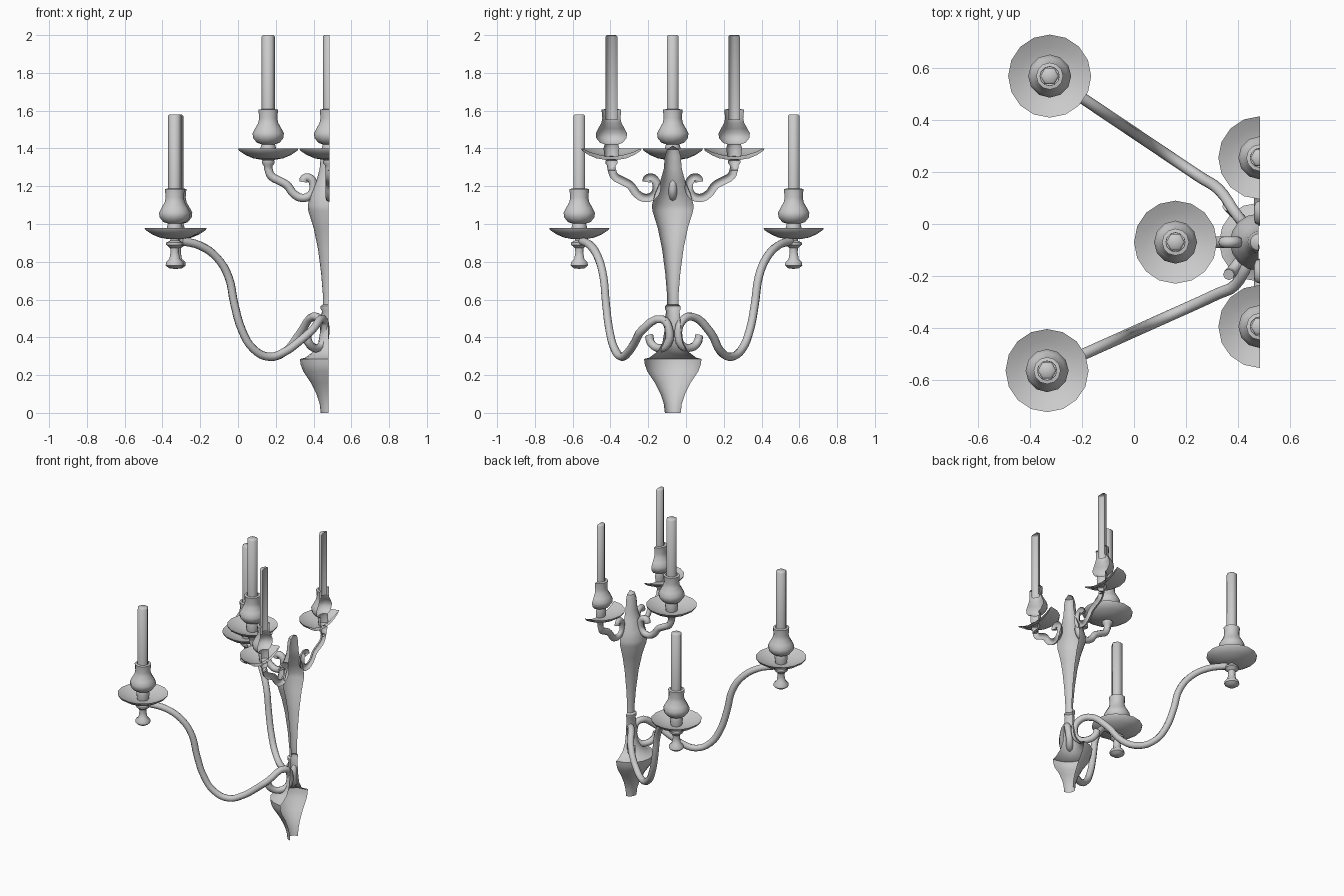
import bpy, bmesh, math
from mathutils import Vector

if "Cube" in bpy.data.objects:
    bpy.data.objects.remove(bpy.data.objects["Cube"])

WALL = 0.485      # everything is cut flat at the wall plane
AXIS_Y = -0.07    # centre line of the back stem


def finish(ob, angle=40):
    bm = bmesh.new()
    bm.from_mesh(ob.data)
    geom = bm.verts[:] + bm.edges[:] + bm.faces[:]
    bmesh.ops.bisect_plane(bm, geom=geom, dist=1e-5, plane_co=(WALL, 0, 0),
                           plane_no=(1, 0, 0), clear_outer=True)
    bm.to_mesh(ob.data)
    bm.free()
    bpy.ops.object.select_all(action='DESELECT')
    ob.select_set(True)
    bpy.context.view_layer.objects.active = ob
    bpy.ops.object.shade_smooth_by_angle(angle=math.radians(angle))


def lathe(name, profile, centre, sides=16, start=0.0, sweep=2 * math.pi, angle=40):
    """Turn (radius, z) points about a vertical axis."""
    full = sweep > 6.28
    cols = sides if full else sides + 1
    bm = bmesh.new()
    rings = []
    for r, z in profile:
        rings.append([bm.verts.new((centre[0] + r * math.cos(start + sweep * i / sides),
                                    centre[1] + r * math.sin(start + sweep * i / sides),
                                    centre[2] + z)) for i in range(cols)])
    for a, b in zip(rings, rings[1:]):
        for i in range(sides):
            j = (i + 1) % cols
            bm.faces.new((a[i], a[j], b[j], b[i]))
    bmesh.ops.remove_doubles(bm, verts=bm.verts[:], dist=1e-5)
    me = bpy.data.meshes.new(name)
    bm.to_mesh(me)
    bm.free()
    ob = bpy.data.objects.new(name, me)
    bpy.context.collection.objects.link(ob)
    finish(ob, angle)
    return ob


def tube(name, points, radius=0.022):
    """Round bar along a smooth path."""
    cu = bpy.data.curves.new(name, 'CURVE')
    cu.dimensions = '3D'
    cu.bevel_depth = radius
    cu.bevel_resolution = 2
    cu.resolution_u = 4
    cu.use_fill_caps = True
    sp = cu.splines.new('BEZIER')
    sp.bezier_points.add(len(points) - 1)
    for bp, p in zip(sp.bezier_points, points):
        bp.co = Vector(p)
        bp.handle_left_type = bp.handle_right_type = 'AUTO'
    ob = bpy.data.objects.new(name, cu)
    bpy.context.collection.objects.link(ob)
    bpy.ops.object.select_all(action='DESELECT')
    ob.select_set(True)
    bpy.context.view_layer.objects.active = ob
    bpy.ops.object.convert(target='MESH')
    finish(bpy.context.view_layer.objects.active, 50)


# profiles measured from the rim height of the drip dish
DISH = [(0, -0.042), (0.06, -0.038), (0.115, -0.022), (0.16, 0.0),
        (0.155, -0.012), (0.12, -0.035), (0.08, -0.052), (0.035, -0.06), (0, -0.06)]
SOCKET = [(0.036, -0.045), (0.042, 0.0), (0.036, 0.022), (0.06, 0.03), (0.08, 0.055),
          (0.083, 0.08), (0.07, 0.105), (0.053, 0.135), (0.048, 0.16),
          (0.052, 0.205), (0.037, 0.208)]
CANDLE = [(0.036, 0.15), (0.036, 0.592), (0.028, 0.6), (0, 0.6)]
KNOB = [(0.02, -0.055), (0.034, -0.065), (0.034, -0.078), (0.024, -0.09),
        (0.022, -0.115), (0, -0.118)]
FINIAL = [(0.022, -0.055), (0.024, -0.068), (0.045, -0.078), (0.045, -0.09),
          (0.024, -0.108), (0.022, -0.13), (0.028, -0.165), (0.046, -0.182),
          (0.048, -0.2), (0.03, -0.214), (0, -0.218)]


def candle_holder(tag, x, y, z, foot, foot_name):
    c = (x, y, z)
    lathe("drip_dish_" + tag, DISH, c)
    lathe("socket_" + tag, SOCKET, c, 12)
    lathe("candle_" + tag, CANDLE, c, 6, angle=65)
    lathe(foot_name + "_" + tag, foot, c, 10)


# hollow half-round back stem against the wall
STEM = [(0.042, 0), (0.048, 0.05), (0.065, 0.1), (0.095, 0.16), (0.135, 0.22), (0.148, 0.255),
        (0.152, 0.285), (0.125, 0.292), (0.08, 0.325), (0.055, 0.37), (0.045, 0.43),
        (0.036, 0.54), (0.042, 0.55), (0.042, 0.565), (0.03, 0.575), (0.03, 0.62),
        (0.04, 0.74), (0.057, 0.87), (0.08, 0.98), (0.108, 1.07), (0.11, 1.1),
        (0.095, 1.16), (0.065, 1.23), (0.048, 1.29), (0.042, 1.36), (0.032, 1.395), (0, 1.415)]
lathe("back_stem", STEM, (0.48, AXIS_Y, 0), 8, math.pi / 2, math.pi)

# three upper lights on short scrolls: (distance out from stem, z)
SCROLL = [(0.325, 1.295), (0.31, 1.255), (0.265, 1.228), (0.225, 1.205), (0.19, 1.16),
          (0.145, 1.138), (0.1, 1.155), (0.085, 1.2), (0.105, 1.243), (0.135, 1.24),
          (0.138, 1.222)]
for tag, dx, dy in (("upper_front", -1, 0), ("upper_left", 0, -1), ("upper_right", 0, 1)):
    candle_holder(tag, WALL + 0.325 * dx, AXIS_Y + 0.325 * dy, 1.4, KNOB, "knob")
    tube("scroll_arm_" + tag, [(WALL + d * dx, AXIS_Y + d * dy, z) for d, z in SCROLL])

# two lower lights on long S-shaped arms: (x, z), then a scroll at the stem
SWEEP = [(-0.3, 0.91), (-0.2, 0.885), (-0.11, 0.82), (-0.05, 0.72), (-0.02, 0.58),
         (0.02, 0.44), (0.08, 0.34), (0.165, 0.297), (0.25, 0.325)]
LOWER = (
    ("lower_right", (-0.325, 0.57), (0.33, 0.13),
     [(0.33, 0.13, 0.425), (0.40, 0.03, 0.51), (0.445, -0.025, 0.48), (0.455, -0.04, 0.41),
      (0.44, -0.02, 0.355), (0.405, 0.025, 0.345), (0.37, 0.062, 0.375), (0.362, 0.07, 0.41)]),
    ("lower_left", (-0.335, -0.565), (0.39, -0.24),
     [(0.32, -0.27, 0.375), (0.39, -0.235, 0.435), (0.45, -0.125, 0.495), (0.462, -0.09, 0.44),
      (0.45, -0.095, 0.37), (0.415, -0.135, 0.342), (0.375, -0.185, 0.37), (0.365, -0.195, 0.41)]),
)
for tag, a, b, curl in LOWER:
    candle_holder(tag, a[0], a[1], 0.98, FINIAL, "finial")
    slope = (b[1] - a[1]) / (b[0] - a[0])
    path = [(x, a[1] + slope * (x - a[0]), z) for x, z in SWEEP] + curl
    tube("long_arm_" + tag, path)
